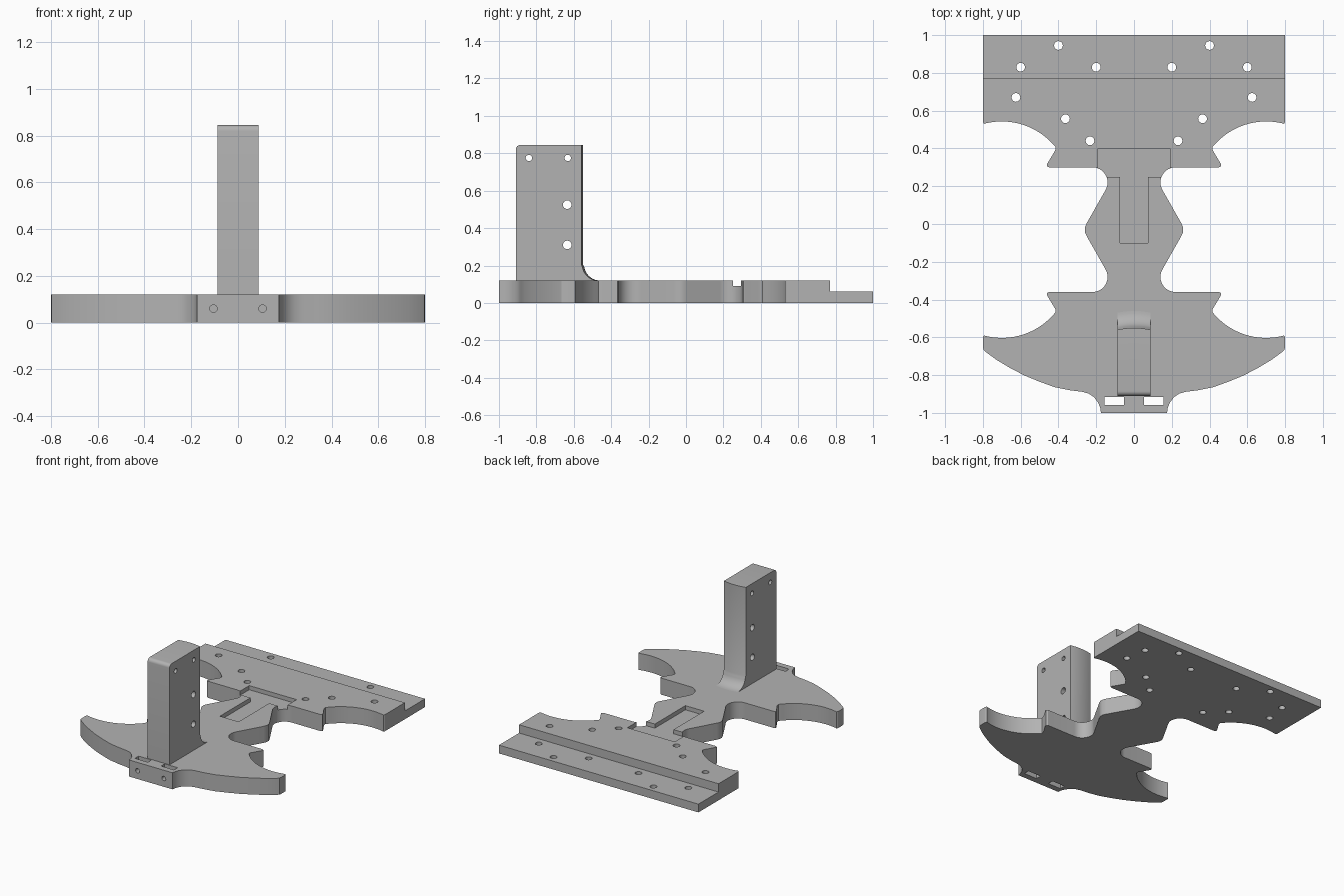
import bpy, bmesh
from math import sin, cos, radians, pi

cube = bpy.data.objects.get("Cube")
if cube:
    bpy.data.objects.remove(cube, do_unlink=True)

THICK = 0.12
grey = bpy.data.materials.new("plain grey")
grey.use_nodes = True
COLOUR = (0.45, 0.45, 0.45, 1)
grey.diffuse_color = COLOUR
grey.node_tree.nodes["Principled BSDF"].inputs["Base Color"].default_value = COLOUR


def loft(name, rings):
    """Solid skinned through equal rings of 3D points, capped at both ends."""
    bm = bmesh.new()
    loops = [[bm.verts.new(p) for p in ring] for ring in rings]
    n = len(loops[0])
    bm.faces.new(loops[0])
    bm.faces.new(loops[-1])
    for a, b in zip(loops, loops[1:]):
        for i in range(n):
            j = (i + 1) % n
            bm.faces.new((a[i], a[j], b[j], b[i]))
    bmesh.ops.recalc_face_normals(bm, faces=bm.faces)
    mesh = bpy.data.meshes.new(name)
    bm.to_mesh(mesh)
    bm.free()
    mesh.materials.append(grey)
    obj = bpy.data.objects.new(name, mesh)
    bpy.context.collection.objects.link(obj)
    return obj


def prism(name, points, axis, lo, hi):
    place = {"X": lambda u, v, w: (w, u, v),
             "Y": lambda u, v, w: (u, w, v),
             "Z": lambda u, v, w: (u, v, w)}[axis]
    return loft(name, [[place(u, v, w) for u, v in points] for w in (lo, hi)])


def arc(cx, cy, r, start, end, steps=12):
    angles = [radians(start + (end - start) * i / steps) for i in range(steps + 1)]
    return [(cx + r * cos(a), cy + r * sin(a)) for a in angles]


def rect(x0, x1, y0, y1):
    return [(x0, y0), (x1, y0), (x1, y1), (x0, y1)]


def circle(x, y, r, sides=24):
    return [(x + r * cos(2 * pi * i / sides), y + r * sin(2 * pi * i / sides))
            for i in range(sides)]


def cut(target, points, axis, lo, hi):
    cutter = prism("cutter", points, axis, lo, hi)
    cutter.hide_render = True
    mod = target.modifiers.new("cut", "BOOLEAN")
    mod.operation, mod.solver, mod.object = "DIFFERENCE", "EXACT", cutter
    bpy.context.view_layer.objects.active = target
    bpy.ops.object.modifier_apply(modifier=mod.name)
    bpy.data.objects.remove(cutter, do_unlink=True)


# Base plate outline: waist to wing tip, repeated toward the front
WAIST = -0.03
waist_to_wing = ([(0.26, WAIST + 0.012), (0.25, 0.005)]
                 + arc(0.22, 0.22, 0.08, 210, 90)
                 + [(0.45, 0.30), (0.462, 0.307), (0.46, 0.318), (0.417, 0.39), (0.415, 0.408)]
                 + arc(0.7, 0.177, 0.366, 140, 77, 16)
                 + [(0.794, 0.53), (0.80, 0.54)])
wing_to_waist = [(x, 2 * WAIST - y) for x, y in reversed(waist_to_wing)]
front_edge = [(0.175, -1.0), (0.178, -0.975), (0.19, -0.945), (0.212, -0.917),
              (0.24, -0.898), (0.275, -0.888), (0.34, -0.88), (0.42, -0.864),
              (0.50, -0.835), (0.58, -0.802), (0.66, -0.76), (0.73, -0.718),
              (0.785, -0.677), (0.797, -0.665), (0.80, -0.65)]
right = front_edge + wing_to_waist + waist_to_wing + [(0.80, 1.0)]
outline = right + [(-x, y) for x, y in reversed(right)]
base = prism("base_plate", outline, "Z", 0, THICK)

# Rear step and T-shaped pocket
cut(base, rect(-1, 1, 0.77, 1.2), "Z", 0.06, 0.3)
pocket = [(0.075, -0.10), (0.075, 0.25), (0.19, 0.25), (0.19, 0.40)]
cut(base, pocket + [(-x, y) for x, y in reversed(pocket)], "Z", 0.09, 0.3)

# Screw holes, strap slots and front pin holes
for side in (-1, 1):
    for x, y in [(0.40, 0.945), (0.60, 0.83), (0.20, 0.83),
                 (0.625, 0.67), (0.363, 0.557), (0.233, 0.44)]:
        cut(base, circle(side * x, y, 0.023), "Z", -0.1, 0.3)
    cut(base, rect(*sorted((side * 0.053, side * 0.157)), -0.957, -0.915), "Z", -0.1, 0.3)
    cut(base, circle(side * 0.105, 0.06, 0.016), "Y", -1.1, -0.94)

# Upright post with rounded front edge, bowed back and flared foot
TOP, FRONT, BACK, HALF = 0.845, -0.91, -0.56, 0.088
foot = arc(BACK + 0.09, THICK + 0.085, 0.085, 180, 270, 10)
foot[0] = (BACK, foot[0][1])


def post_ring(x):
    bow = 0.01 * (1 - (x / HALF) ** 2)
    back = [(BACK, TOP)] + foot + [(foot[-1][0], 0.11)]
    front = [(FRONT, 0.11)] + arc(FRONT + 0.025, TOP - 0.025, 0.025, 180, 90, 6)
    return [(x, y, z) for y, z in front] + [(x, y + bow, z) for y, z in back]


post = loft("upright_post", [post_ring(HALF * i / 5) for i in range(-5, 6)])
for y, z, r in [(-0.84, 0.775, 0.017), (-0.632, 0.775, 0.017),
                (-0.635, 0.525, 0.023), (-0.635, 0.31, 0.023)]:
    cut(post, circle(y, z, r), "X", -0.3, 0.3)

# Smooth the curved walls, keep the hard edges
for obj in bpy.context.view_layer.objects:
    obj.select_set(obj in (base, post))
bpy.context.view_layer.objects.active = base
bpy.ops.object.shade_smooth_by_angle(angle=radians(30))
